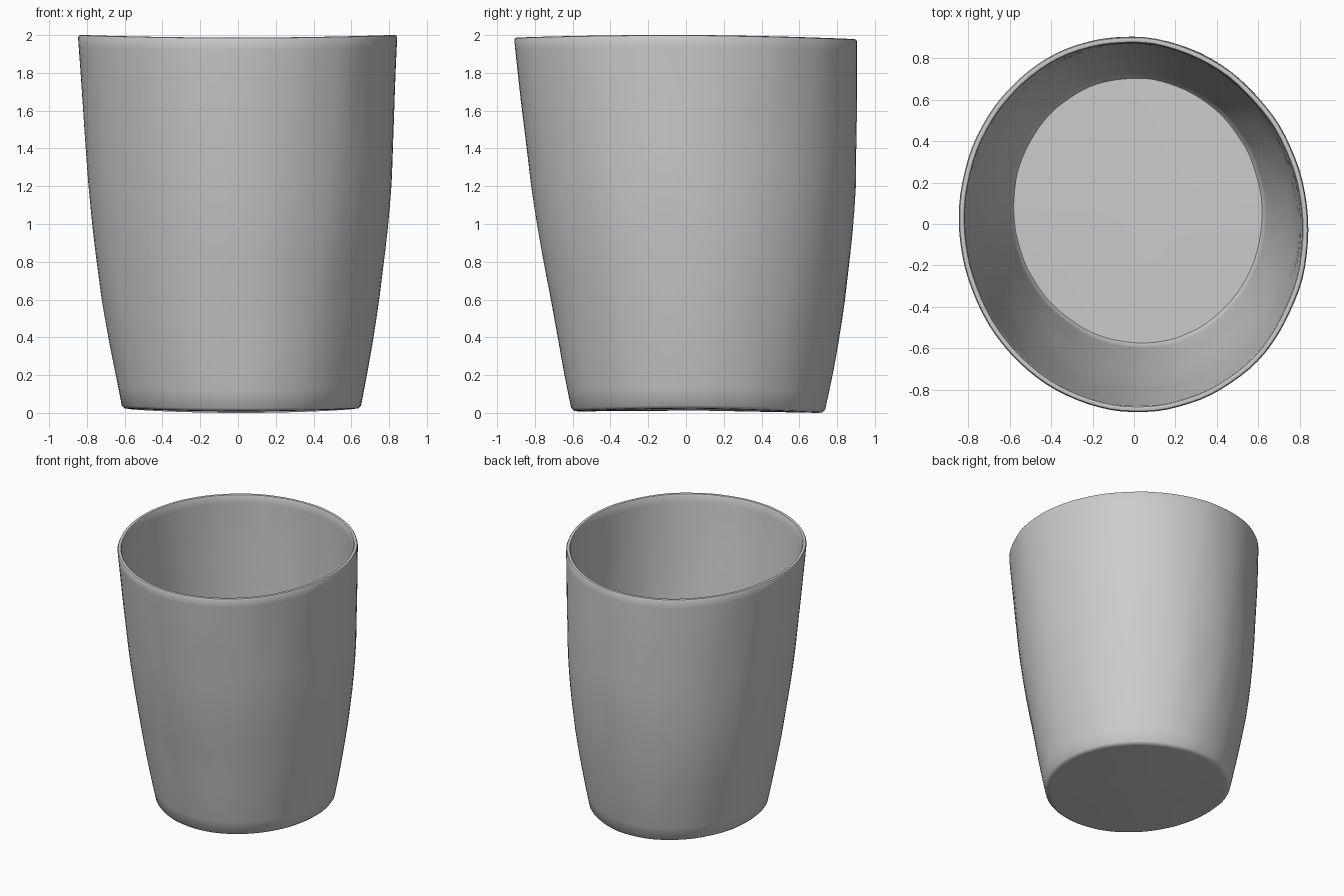
import bpy, bmesh, math
from mathutils import Vector, noise

if "Cube" in bpy.data.objects:
    bpy.data.objects.remove(bpy.data.objects["Cube"])

SIDES = 96
WALL = 0.03
FLOOR = 0.06

# Outer profile, lopsided taper: z, x min, x max, y min, y max
PROFILE = [
    (0.025, -0.615, 0.652, -0.608, 0.737),
    (0.20, -0.650, 0.685, -0.645, 0.775),
    (0.40, -0.690, 0.720, -0.680, 0.810),
    (0.60, -0.725, 0.750, -0.715, 0.842),
    (0.80, -0.752, 0.776, -0.754, 0.867),
    (1.00, -0.774, 0.797, -0.790, 0.886),
    (1.20, -0.792, 0.811, -0.820, 0.898),
    (1.60, -0.822, 0.829, -0.868, 0.905),
    (1.97, -0.847, 0.843, -0.909, 0.905),
]


def limits(z):
    """Outer limits of the wall at height z."""
    z = min(max(z, PROFILE[0][0]), PROFILE[-1][0])
    for a, b in zip(PROFILE, PROFILE[1:]):
        if z <= b[0]:
            f = (z - a[0]) / (b[0] - a[0])
            return [p + (q - p) * f for p, q in zip(a[1:], b[1:])]


def add_ring(bm, z, inset, seed):
    x0, x1, y0, y1 = limits(z)
    ring = []
    for i in range(SIDES):
        t = math.tau * i / SIDES
        c, s = math.cos(t), math.sin(t - 0.03)
        # Faint hand-made ripples, stretched up the wall
        lump = 0.004 * noise.noise(Vector((c * 5, s * 5, z * 2 + seed)))
        x = (x0 + x1) / 2 + ((x1 - x0) / 2 - inset + lump) * c
        y = (y0 + y1) / 2 + ((y1 - y0) / 2 - inset + lump) * s
        wave = 0.014 * c * c - 0.008 * max(s, 0)
        ring.append(bm.verts.new((x, y, z + wave)))
    return ring


# Cup: base edge, outer wall, rounded rim, inner wall, floor
heights = [0.12 * k for k in range(1, 17)]
path = [(0.008, 0.035), (0.011, 0.014), (0.025, 0.0)]
path += [(z, 0.0) for z in heights]
path += [(1.975, 0.0), (1.984, 0.005), (1.987, WALL / 2), (1.984, WALL - 0.005), (1.975, WALL)]
path += [(z, WALL) for z in reversed(heights)]
path += [(FLOOR + 0.02, WALL), (FLOOR, WALL + 0.01)]

bm = bmesh.new()
rings = [add_ring(bm, z, inset, 0) for z, inset in path]
for a, b in zip(rings, rings[1:]):
    for i in range(SIDES):
        j = (i + 1) % SIDES
        bm.faces.new((a[i], a[j], b[j], b[i]))

# Base and floor caps
for ring in (rings[0], rings[-1]):
    centre = bm.verts.new(sum((v.co for v in ring), Vector()) / SIDES)
    for i in range(SIDES):
        bm.faces.new((ring[i], ring[(i + 1) % SIDES], centre))
bmesh.ops.recalc_face_normals(bm, faces=bm.faces)

mesh = bpy.data.meshes.new("cup")
bm.to_mesh(mesh)
bm.free()
cup = bpy.data.objects.new("cup", mesh)
bpy.context.collection.objects.link(cup)
bpy.context.view_layer.objects.active = cup
cup.select_set(True)
bpy.ops.object.shade_smooth_by_angle(angle=math.radians(40))
